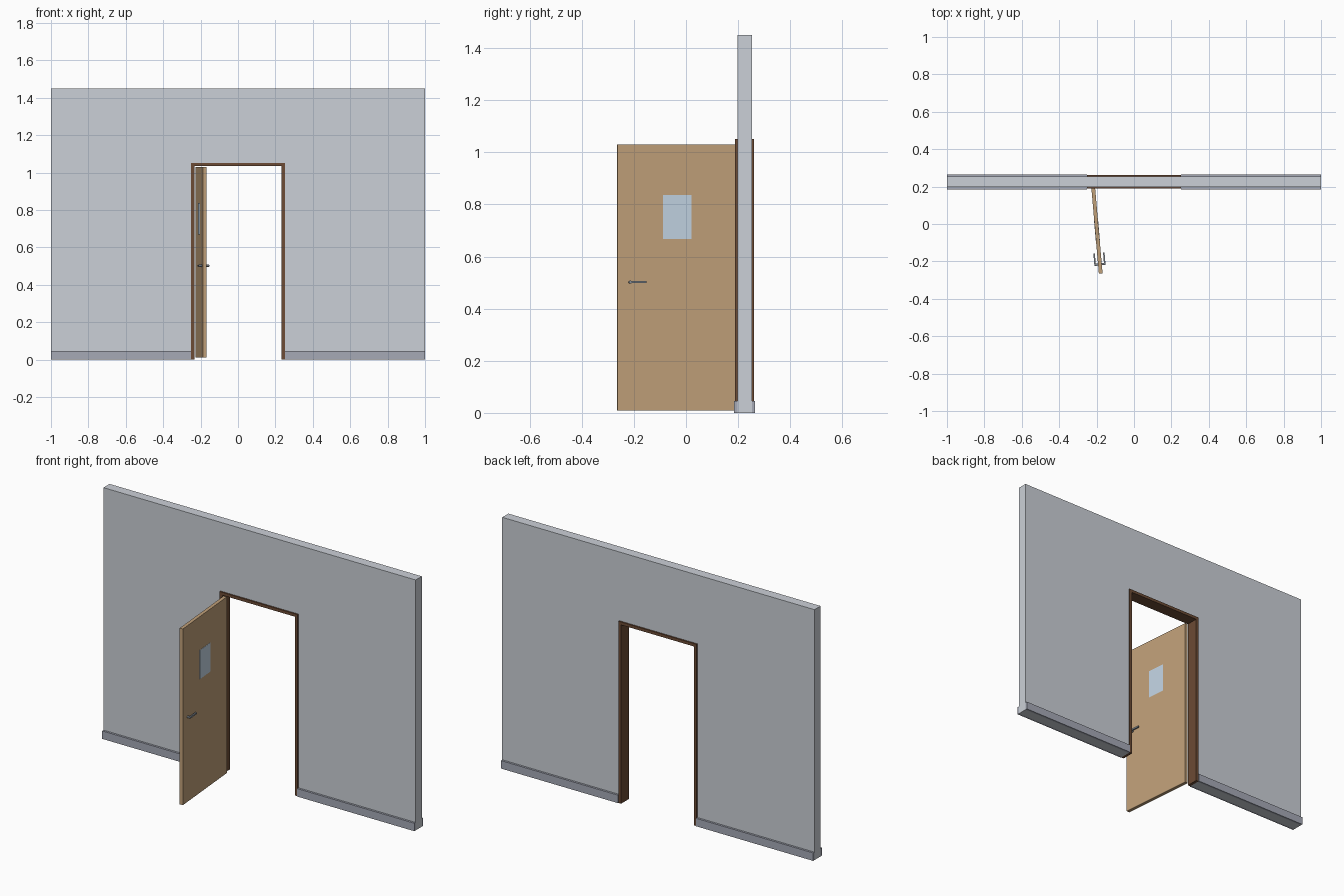
import bpy, bmesh
from math import radians
from mathutils import Matrix, Vector

cube = bpy.data.objects.get("Cube")
if cube:
    bpy.data.objects.remove(cube, do_unlink=True)


def material(name, rgb, roughness=0.6, metallic=0.0):
    m = bpy.data.materials.new(name)
    m.use_nodes = True
    m.diffuse_color = (*rgb, 1)
    b = m.node_tree.nodes["Principled BSDF"]
    b.inputs["Base Color"].default_value = (*rgb, 1)
    b.inputs["Roughness"].default_value = roughness
    b.inputs["Metallic"].default_value = metallic
    return m


def finish(name, bm, mat, matrix=Matrix()):
    bmesh.ops.recalc_face_normals(bm, faces=bm.faces)
    mesh = bpy.data.meshes.new(name)
    bm.to_mesh(mesh)
    bm.free()
    mesh.materials.append(mat)
    obj = bpy.data.objects.new(name, mesh)
    bpy.context.collection.objects.link(obj)
    obj.matrix_world = matrix
    return obj


def box(name, low, high, mat, matrix=Matrix()):
    low, high = Vector(low), Vector(high)
    bm = bmesh.new()
    bmesh.ops.create_cube(bm, size=1)
    bmesh.ops.scale(bm, vec=high - low, verts=bm.verts)
    bmesh.ops.translate(bm, vec=(low + high) / 2, verts=bm.verts)
    return finish(name, bm, mat, matrix)


def arch(name, outer_x, outer_z, inner_x, inner_z, y0, y1, mat):
    """Upside-down U outline in the xz plane, extruded through y."""
    half = [(outer_x, outer_z), (outer_x, 0), (inner_x, 0), (inner_x, inner_z)]
    outline = half + [(-x, z) for x, z in reversed(half)]
    bm = bmesh.new()
    face = bm.faces.new([bm.verts.new((x, y0, z)) for x, z in outline])
    new = bmesh.ops.extrude_face_region(bm, geom=[face])["geom"]
    moved = [v for v in new if isinstance(v, bmesh.types.BMVert)]
    bmesh.ops.translate(bm, vec=(0, y1 - y0, 0), verts=moved)
    return finish(name, bm, mat)


wall_paint = material("wall_paint", (0.6, 0.63, 0.68))
skirting_paint = material("skirting_paint", (0.38, 0.4, 0.47))
dark_wood = material("dark_wood", (0.15, 0.07, 0.035))
light_wood = material("light_wood", (0.53, 0.35, 0.19))
glass = material("glass", (0.54, 0.65, 0.76), 0.2)
metal = material("metal", (0.25, 0.28, 0.32), 0.35, 0.5)

# Wall with doorway, and the door frame lining it
MID = 0.225
arch("wall", 1, 1.45, 0.25, 1.05, MID - 0.028, MID + 0.028, wall_paint)
arch("door_frame", 0.25, 1.052, 0.233, 1.035, MID - 0.036, MID + 0.036, dark_wood)

# Skirting boards on both faces, either side of the doorway
for side, x0, x1 in (("left", 0.25, 1), ("right", -1, -0.25)):
    for face, sign in (("front", -1), ("back", 1)):
        ys = sorted((MID + sign * 0.028, MID + sign * 0.04))
        box(f"skirting_{face}_{side}", (x0, ys[0], 0), (x1, ys[1], 0.046), skirting_paint)

# Open door leaf, built closed and swung about its hinge
swing = Matrix.Translation((-0.228, 0.193, 0)) @ Matrix.Rotation(radians(-85), 4, "Z")
THICK = 0.02
box("door_leaf", (0, 0, 0.01), (0.46, THICK, 1.03), light_wood, swing)
box("door_window", (0.174, -0.001, 0.668), (0.284, THICK + 0.001, 0.836), glass, swing)

# Lever handle on each face
for face, sign in (("outer", -1), ("inner", 1)):
    centre = THICK / 2
    bm = bmesh.new()
    bmesh.ops.create_cone(bm, cap_ends=True, segments=16, radius1=0.006, radius2=0.006, depth=0.02,
                          matrix=Matrix.Translation((0.411, centre + sign * 0.018, 0.502))
                          @ Matrix.Rotation(radians(90), 4, "X"))
    stem = finish(f"handle_stem_{face}", bm, metal, swing)
    for p in stem.data.polygons:
        p.use_smooth = len(p.vertices) == 4
    ys = sorted((centre + sign * 0.022, centre + sign * 0.03))
    box(f"handle_lever_{face}", (0.35, ys[0], 0.498), (0.417, ys[1], 0.507), metal, swing)
